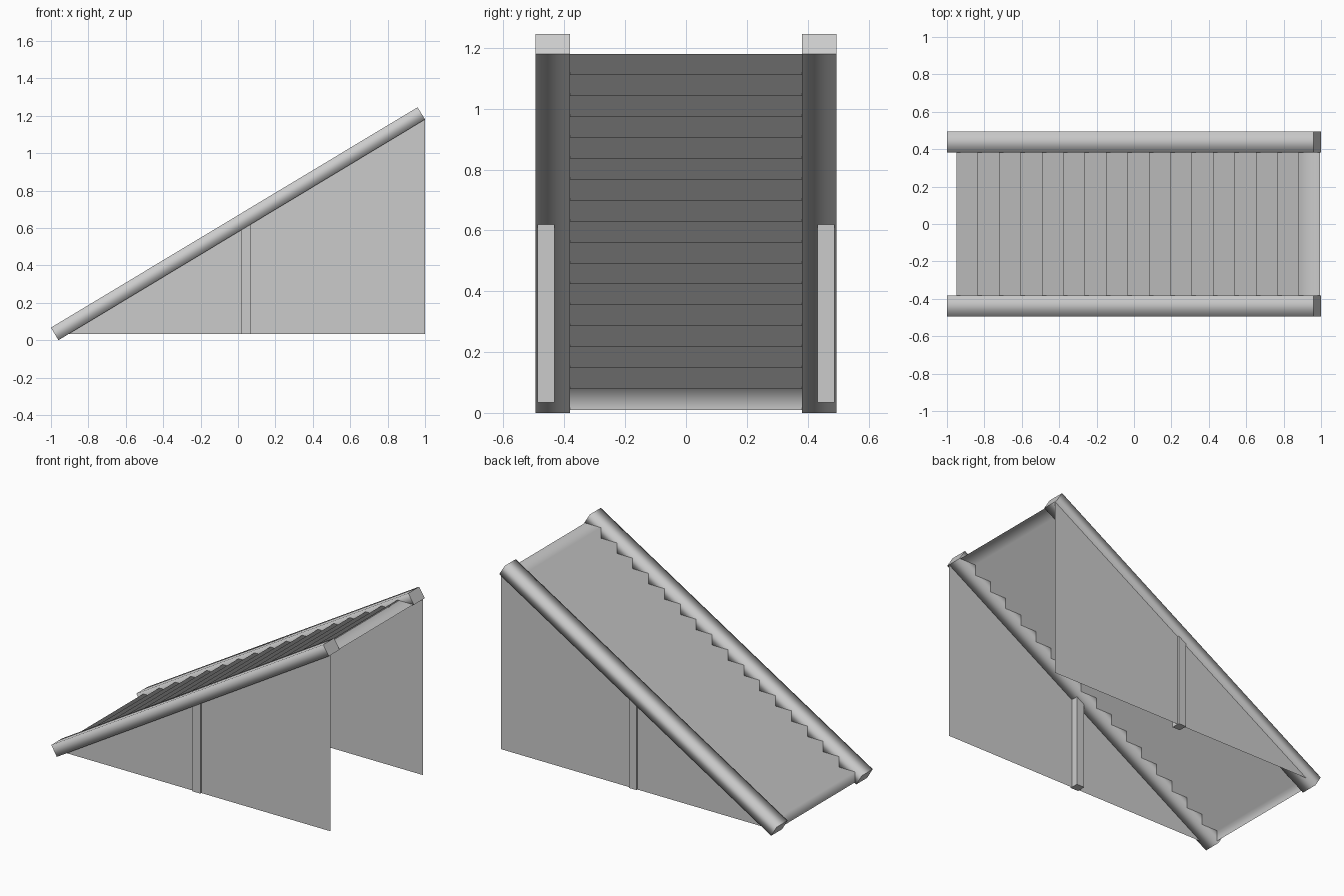
import bpy

cube = bpy.data.objects.get("Cube")
if cube:
    bpy.data.objects.remove(cube, do_unlink=True)

grey = bpy.data.materials.new("light grey")
grey.use_nodes = True
colour = (0.6, 0.6, 0.6, 1)
grey.diffuse_color = colour
grey.node_tree.nodes["Principled BSDF"].inputs["Base Color"].default_value = colour


def make(name, verts, faces, smooth):
    """Mesh object; smooth is a list of booleans, one per face."""
    mesh = bpy.data.meshes.new(name)
    mesh.from_pydata(verts, [], faces)
    mesh.materials.append(grey)
    for face, flag in zip(mesh.polygons, smooth):
        face.use_smooth = flag
    mesh.update()
    ob = bpy.data.objects.new(name, mesh)
    bpy.context.collection.objects.link(ob)
    return ob


def prism(name, profile, y0, y1, smooth_faces=()):
    """Extrude an xz profile (counter-clockwise from the front) along y."""
    n = len(profile)
    verts = [(x, y, z) for y in (y0, y1) for x, z in profile]
    faces = [tuple(range(n)), tuple(reversed(range(n, 2 * n)))]
    for i in range(n):
        j = (i + 1) % n
        faces.append((i, i + n, j + n, j))
    return make(name, verts, faces, [i in smooth_faces for i in range(len(faces))])


def underside(x):
    """Height of the underside of the sloping rails."""
    return (x + 0.96) * 1.18 / 1.96


INNER, OUTER, PANEL = 0.382, 0.494, 0.478
BASE = 0.034

# Staircase: one folded sheet of risers and treads, softly shaded
STEPS, X0, Z0 = 17, -0.95, 0.01
RUN, RISE = 1.945 / STEPS, 1.17 / STEPS
path = [(X0, Z0)]
for i in range(STEPS):
    path += [(X0 + i * RUN, Z0 + (i + 1) * RISE),
             (X0 + (i + 1) * RUN, Z0 + (i + 1) * RISE)]
verts = [(x, y, z) for x, z in path for y in (-INNER, INNER)]
faces = [(2 * i, 2 * i + 2, 2 * i + 3, 2 * i + 1) for i in range(len(path) - 1)]
faces = [tuple(reversed(f)) for f in faces]
make("stairs", verts, faces, [True] * len(faces))

for side, s in (("left", 1), ("right", -1)):
    # Sloping rail: long faces blended, square ends flat
    lo, hi = sorted((s * INNER, s * OUTER))
    rail = [(-0.96, 0), (1, 1.18), (0.96, 1.245), (-1, 0.067)]
    prism(side + "_rail", rail, lo, hi, smooth_faces=(0, 1, 2, 4))

    # Thin triangular side panel
    tri = [(-0.96 + BASE * 1.96 / 1.18, BASE), (1, BASE), (1, 1.18)]
    pv = [(x, s * PANEL, z) for x, z in tri]
    make(side + "_panel", pv, [(0, 1, 2) if s < 0 else (2, 1, 0)], [False])

    # Upright post under the rail
    a, b = 0.015, 0.07
    lo, hi = sorted((s * 0.432, s * 0.488))
    post = [(a, BASE), (b, BASE), (b, underside(b)), (a, underside(a))]
    prism(side + "_post", post, lo, hi)
